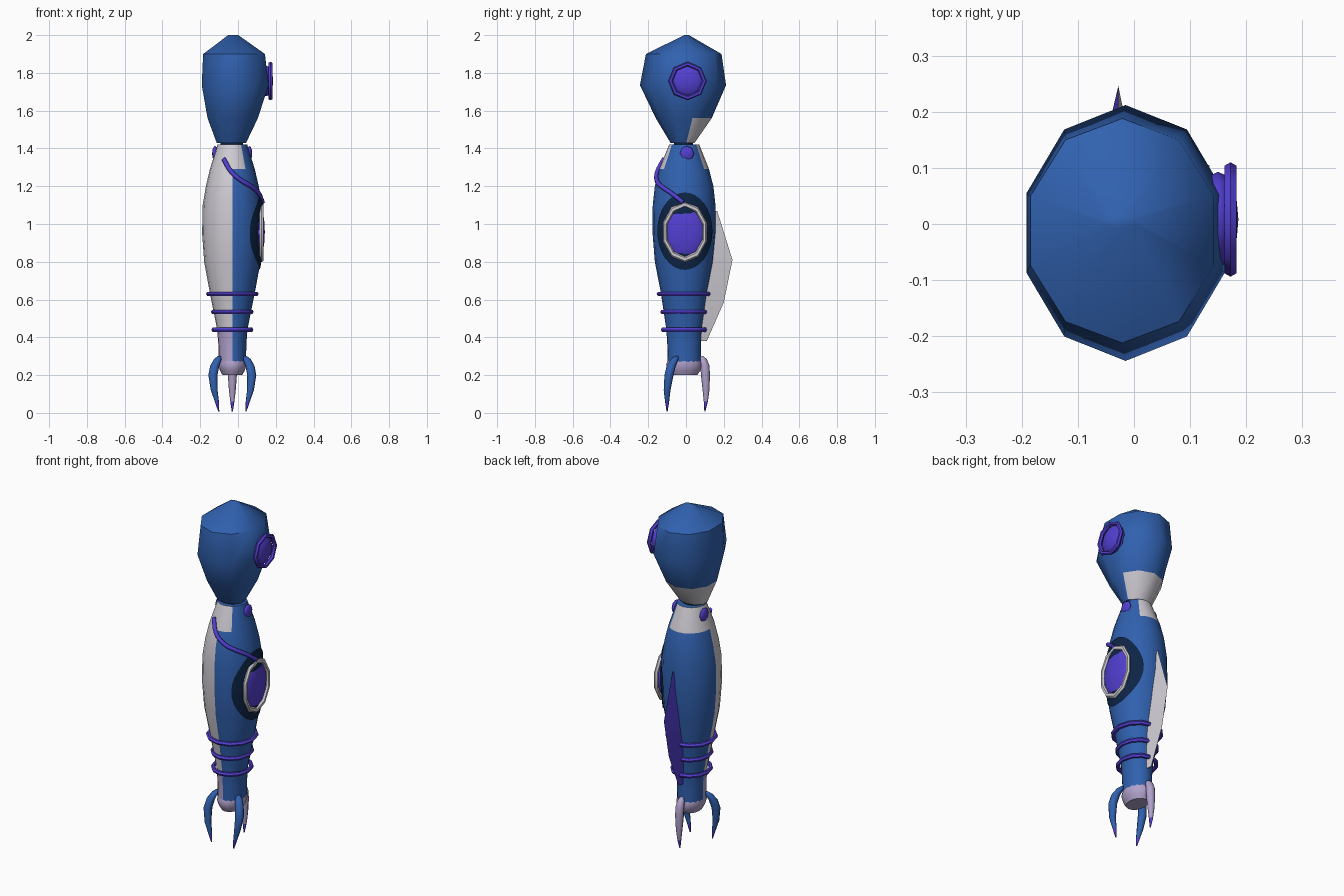
import bpy, bmesh, math
from math import sin, cos, pi, radians, degrees, sqrt

cube = bpy.data.objects.get("Cube")
if cube:
    bpy.data.objects.remove(cube)


def material(name, rgb):
    m = bpy.data.materials.new(name)
    m.use_nodes = True
    m.diffuse_color = (*rgb, 1)
    m.node_tree.nodes["Principled BSDF"].inputs["Base Color"].default_value = (*rgb, 1)
    return m


BLUE = material("blue", (0.03, 0.12, 0.43))
WHITE = material("pale grey", (0.62, 0.6, 0.65))
PURPLE = material("purple", (0.085, 0.05, 0.64))
NAVY = material("dark navy", (0.004, 0.018, 0.06))
LILAC = material("lilac", (0.44, 0.36, 0.6))

CX, CY = -0.03, -0.01   # axis of the limb


def smooth(ob, angle=50):
    bpy.ops.object.select_all(action="DESELECT")
    bpy.context.view_layer.objects.active = ob
    ob.select_set(True)
    bpy.ops.object.shade_smooth_by_angle(angle=radians(angle))


def finish(name, bm, mats, angle=50):
    mesh = bpy.data.meshes.new(name)
    bm.to_mesh(mesh)
    bm.free()
    ob = bpy.data.objects.new(name, mesh)
    bpy.context.collection.objects.link(ob)
    for m in mats:
        mesh.materials.append(m)
    smooth(ob, angle)
    return ob


def loft(name, rings, sides, mats, rule=None, start=0.0, angle=50):
    """Skin horizontal ellipses (z, cx, cy, rx, ry); rule(angle, z) picks the material."""
    bm = bmesh.new()
    loops = []
    for z, cx, cy, rx, ry in rings:
        turn = [radians(start) + 2 * pi * i / sides for i in range(sides)]
        loops.append([bm.verts.new((cx + rx * cos(a), cy + ry * sin(a), z)) for a in turn])
    for k in range(len(loops) - 1):
        z = (rings[k][0] + rings[k + 1][0]) / 2
        for i in range(sides):
            j = (i + 1) % sides
            f = bm.faces.new((loops[k][i], loops[k][j], loops[k + 1][j], loops[k + 1][i]))
            f.material_index = rule((start + 360 * (i + 0.5) / sides) % 360, z) if rule else 0
    for loop in (loops[0], loops[-1]):
        bm.faces.new(loop)
    bmesh.ops.recalc_face_normals(bm, faces=bm.faces)
    return finish(name, bm, mats, angle)


def ball(name, loc, size, mat, segments=10, rings=8):
    bpy.ops.mesh.primitive_uv_sphere_add(segments=segments, ring_count=rings, radius=1,
                                         location=loc, rotation=(0, pi / 2, 0))
    ob = bpy.context.object
    ob.name = name
    ob.scale = (size[2], size[1], size[0])
    ob.data.materials.append(mat)
    smooth(ob)


def torus(name, loc, major, minor, scale, mat, sides, facing_side=False):
    bpy.ops.mesh.primitive_torus_add(major_segments=sides, minor_segments=6, location=loc,
                                     major_radius=major, minor_radius=minor,
                                     rotation=(0, pi / 2 if facing_side else 0, 0))
    ob = bpy.context.object
    ob.name = name
    ob.scale = scale
    ob.data.materials.append(mat)
    smooth(ob)


# Head, with a pale patch low on the back
def head_rule(a, z):
    return 1 if z < 1.55 and 18 < a < 198 else 0


loft("head", [(1.43, -0.035, -0.018, 0.082, 0.064),
              (1.56, -0.028, -0.012, 0.140, 0.148),
              (1.735, -0.015, -0.016, 0.186, 0.228),
              (1.9, -0.021, -0.012, 0.172, 0.2),
              (2.0, -0.025, 0.003, 0.028, 0.012)], 10, [BLUE, WHITE], head_rule, 18)
torus("head_disc_rim", (0.172, 0.008, 1.757), 0.09, 0.012, (1, 1, 1), PURPLE, 8, True)
ball("head_disc", (0.15, 0.008, 1.757), (0.036, 0.085, 0.085), PURPLE)

# Limb: one pale quarter, a pale collar, lilac near the wrist
PROFILE = [(0.27, 0.073, 0.088), (0.36, 0.074, 0.089), (0.44, 0.08, 0.094), (0.64, 0.12, 0.124),
           (0.8, 0.149, 0.155), (0.95, 0.16, 0.167), (1.1, 0.157, 0.166), (1.2, 0.14, 0.155),
           (1.29, 0.119, 0.132), (1.42, 0.079, 0.08)]


def limb_radii(z):
    for (z0, a0, b0), (z1, a1, b1) in zip(PROFILE, PROFILE[1:]):
        if z <= z1:
            t = (z - z0) / (z1 - z0)
            return a0 + t * (a1 - a0), b0 + t * (b1 - b0)
    return PROFILE[-1][1:]


def limb_rule(a, z):
    if z > 1.29:
        return 1 if 54 < a < 306 else 0
    if 180 < a < 270:
        return 2 if z < 0.42 else 1
    return 0


loft("limb", [(z, CX, CY, rx, ry) for z, rx, ry in PROFILE], 20, [BLUE, WHITE, LILAC], limb_rule)
loft("neck_joint", [(1.4, -0.032, -0.012, 0.06, 0.05), (1.45, -0.034, -0.016, 0.06, 0.05)],
     12, [NAVY])
loft("wrist", [(0.2, CX, CY, 0.052, 0.07), (0.225, CX, CY, 0.066, 0.086),
               (0.255, CX, CY, 0.076, 0.095), (0.275, CX, CY, 0.073, 0.088)], 16, [LILAC])

# Neck bolts
for side, x in (("left", 0.06), ("right", -0.122)):
    ball(side + "_neck_bolt", (x, 0.005, 1.373), (0.015, 0.038, 0.04), PURPLE, 8, 6)

# Forearm bands
for i, (z, rx, ry) in enumerate([(0.63, 0.126, 0.131), (0.535, 0.102, 0.114), (0.44, 0.1, 0.111)]):
    torus("band_%d" % (i + 1), (CX, CY, z), 1, 0.11, (rx, ry, 0.115), PURPLE, 12)

# Dark oval hugging the limb behind the side disc
bm = bmesh.new()
grid = []
STEPS, LAYERS = 32, 6
for k in range(LAYERS):
    s = 0.4 + 0.6 * k / (LAYERS - 1)
    row = []
    for i in range(STEPS):
        a = 2 * pi * i / STEPS
        y, z = -0.006 + s * 0.146 * cos(a), 0.962 + s * 0.205 * sin(a)
        rx, ry = limb_radii(z)
        x = CX + (rx + 0.005) * sqrt(max(0, 1 - ((y - CY) / (ry + 0.005)) ** 2))
        row.append(bm.verts.new((x, y, z)))
    grid.append(row)
for k in range(LAYERS - 1):
    for i in range(STEPS):
        j = (i + 1) % STEPS
        bm.faces.new((grid[k][i], grid[k + 1][i], grid[k + 1][j], grid[k][j]))
finish("side_oval", bm, [NAVY])

# Side disc with pale rim
torus("side_disc_rim", (0.124, -0.006, 0.958), 0.11, 0.012, (1.32, 1, 1), WHITE, 10, True)
ball("side_disc", (0.112, -0.006, 0.958), (0.03, 0.104, 0.139), PURPLE, 12)

# Cable from the chest around to the disc
curve = bpy.data.curves.new("cable", "CURVE")
curve.dimensions = "3D"
curve.bevel_depth = 0.012
curve.bevel_resolution = 1
curve.resolution_u = 4
curve.use_fill_caps = True
path = [(245, 1.345), (268, 1.275), (290, 1.23), (312, 1.2), (335, 1.165), (358, 1.115)]
spline = curve.splines.new("BEZIER")
spline.bezier_points.add(len(path) - 1)
for p, (deg, z) in zip(spline.bezier_points, path):
    rx, ry = limb_radii(z)
    a = radians(deg)
    p.co = (CX + (rx + 0.007) * cos(a), CY + (ry + 0.007) * sin(a), z)
    p.handle_left_type = p.handle_right_type = "AUTO"
curve.materials.append(PURPLE)
bpy.context.collection.objects.link(bpy.data.objects.new("cable", curve))

# Back fin: a wedge, purple on the right flank and pale on the left
bm = bmesh.new()
rows = []
for z, edge, root, half in [(1.07, 0.165, 0.13, 0.008), (0.81, 0.246, 0.11, 0.03),
                            (0.585, 0.2, 0.07, 0.03), (0.38, 0.11, 0.055, 0.012)]:
    rows.append([bm.verts.new(c) for c in ((CX - half, root, z), (CX + 0.002, edge, z),
                                           (CX + half, root, z))])
for a, b in zip(rows, rows[1:]):
    for i in range(3):
        j = (i + 1) % 3
        f = bm.faces.new((a[i], a[j], b[j], b[i]))
        f.material_index = 1 if i == 0 else 0
bm.faces.new(rows[0])
bm.faces.new(rows[-1])
bmesh.ops.recalc_face_normals(bm, faces=bm.faces)
finish("back_fin", bm, [WHITE, PURPLE], 30)


# Claws with purple tips
def claw(name, spine, mat):
    heights = [0.008, 0.06, 0.12, 0.2, 0.25, 0.285, 0.3]
    widths = [0.003, 0.011, 0.018, 0.024, 0.024, 0.02, 0.01]
    rings = [(z, x, y, w, w) for z, w, (x, y) in zip(heights, widths, spine)]
    loft(name, rings, 8, [mat, PURPLE], lambda a, z: 1 if z < 0.06 else 0)


out = [0.072, 0.082, 0.096, 0.103, 0.093, 0.077, 0.068]
front = [-0.1, -0.1, -0.1, -0.09, -0.078, -0.06, -0.05]
back = [0.1, 0.105, 0.106, 0.103, 0.1, 0.09, 0.082]
for side, s in (("left", 1), ("right", -1)):
    claw(side + "_claw", [(CX + s * d, y) for d, y in zip(out, front)], BLUE)
claw("back_claw", [(CX, y) for y in back], LILAC)
